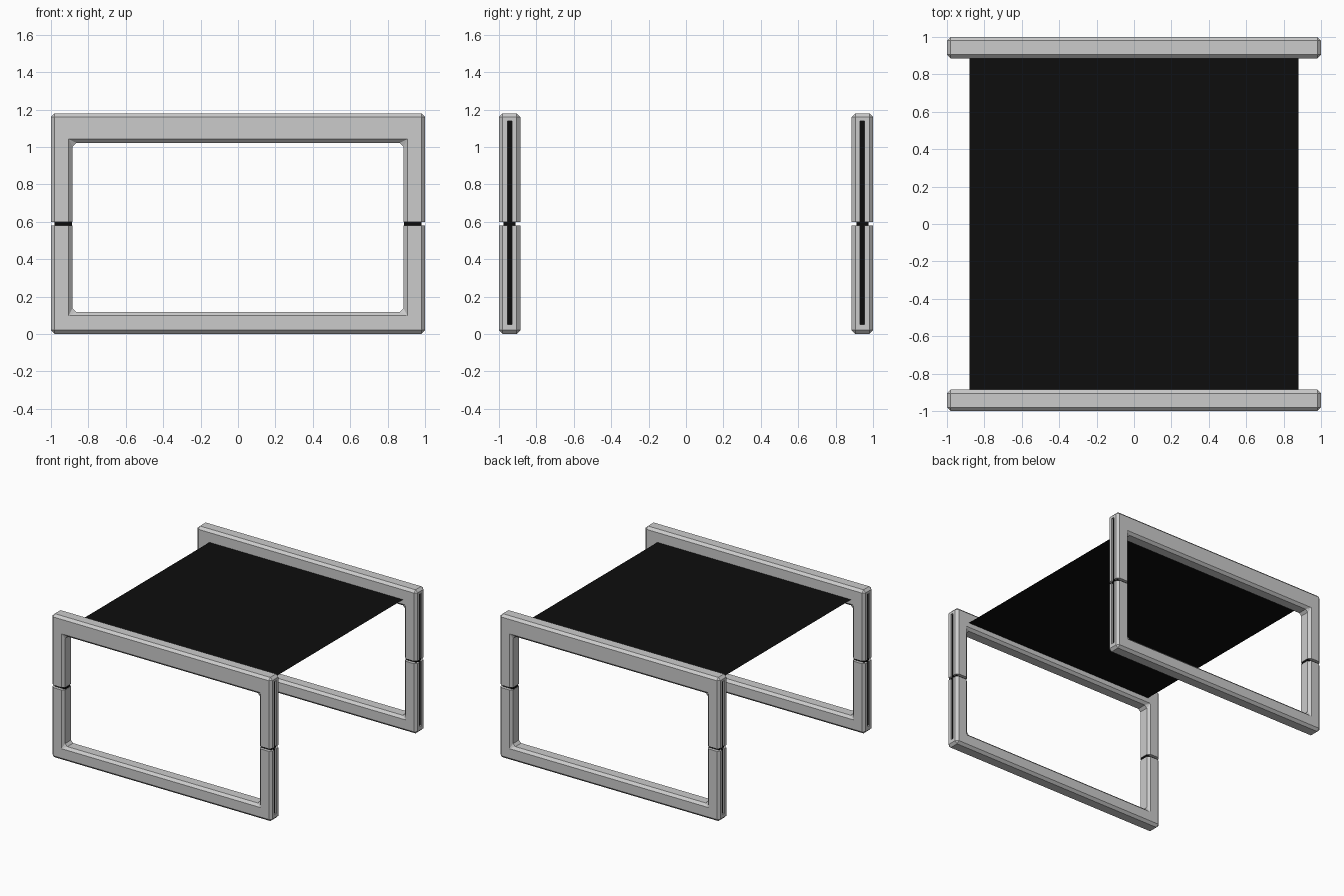
import bpy, bmesh
from mathutils import Vector

if "Cube" in bpy.data.objects:
    bpy.data.objects.remove(bpy.data.objects["Cube"])

black = bpy.data.materials.new("black")
black.diffuse_color = (0.004, 0.004, 0.004, 1)
black.use_nodes = True
black.node_tree.nodes["Principled BSDF"].inputs["Base Color"].default_value = black.diffuse_color

OUT, INN, MID_Y = 1.0, 0.885, 0.9425   # leg outer / inner faces, frame centre line
HALF = 0.0575                          # half thickness of a frame


def finish(bm, name, mat=None):
    bmesh.ops.recalc_face_normals(bm, faces=bm.faces[:])
    me = bpy.data.meshes.new(name)
    bm.to_mesh(me)
    bm.free()
    ob = bpy.data.objects.new(name, me)
    bpy.context.collection.objects.link(ob)
    if mat:
        me.materials.append(mat)
    return ob


def box(name, lo, hi, mat=None):
    bm = bmesh.new()
    bmesh.ops.create_cube(bm, size=1)
    for v in bm.verts:
        v.co = Vector([lo[i] + (v.co[i] + 0.5) * (hi[i] - lo[i]) for i in range(3)])
    return finish(bm, name, mat)


def half_frame(name, y, z_outer, z_inner, z_end):
    """U-shaped half of an end frame, chamfered everywhere but the joint."""
    bm = bmesh.new()
    pts = [(-OUT, z_outer), (OUT, z_outer), (OUT, z_end), (INN, z_end),
           (INN, z_inner), (-INN, z_inner), (-INN, z_end), (-OUT, z_end)]
    face = bm.faces.new([bm.verts.new((x, y - HALF, z)) for x, z in pts])
    ext = bmesh.ops.extrude_face_region(bm, geom=[face])
    new = [g for g in ext["geom"] if isinstance(g, bmesh.types.BMVert)]
    bmesh.ops.translate(bm, verts=new, vec=(0, 2 * HALF, 0))
    bmesh.ops.recalc_face_normals(bm, faces=bm.faces[:])
    edges = [e for e in bm.edges
             if not all(abs(v.co.z - z_end) < 1e-5 for v in e.verts)]
    bmesh.ops.bevel(bm, geom=edges, offset=0.02, segments=1, affect='EDGES')
    return finish(bm, name)


def cut(ob, cutter):
    mod = ob.modifiers.new("groove", 'BOOLEAN')
    mod.operation = 'DIFFERENCE'
    mod.solver = 'EXACT'
    mod.object = cutter
    cutter.hide_render = True
    cutter.hide_viewport = True
    cutter.display_type = 'WIRE'


def x_span(s, a, b):
    return (s * a, s * b) if s > 0 else (s * b, s * a)


for label, sy in (("front", -1), ("back", 1)):
    y = sy * MID_Y
    halves = [("lower", 0.0, 0.118, 0.58, 0.05, 0.58),
              ("upper", 1.18, 1.022, 0.60, 0.60, 1.14)]
    for part, zo, zi, ze, g0, g1 in halves:
        frame = half_frame(f"{label}_{part}_frame", y, zo, zi, ze)
        for side, sx in (("left", -1), ("right", 1)):
            # slot down the outside of each leg with a dark inlay
            a, b = x_span(sx, 0.98, 1.05)
            slot = box(f"{label}_{part}_{side}_slot_cutter",
                       (a, y - 0.013, g0 - (0.05 if part == "upper" else 0)),
                       (b, y + 0.013, g1 + (0.05 if part == "lower" else 0)))
            cut(frame, slot)
            a, b = x_span(sx, 0.975, 0.988)
            box(f"{label}_{part}_{side}_inlay",
                (a, y - 0.013, g0), (b, y + 0.013, g1), black)
    # dark spacers joining the two halves
    for side, sx in (("left", -1), ("right", 1)):
        a, b = x_span(sx, 0.888, 0.982)
        box(f"{label}_{side}_spacer", (a, y - 0.032, 0.575), (b, y + 0.032, 0.605), black)

# thin black sheet stretched between the top rails
bm = bmesh.new()
W, D, Z = 0.88, 0.89, 1.08
bm.faces.new([bm.verts.new(p) for p in
              ((-W, -D, Z), (W, -D, Z), (W, D, Z), (-W, D, Z))])
finish(bm, "top_sheet", black)
